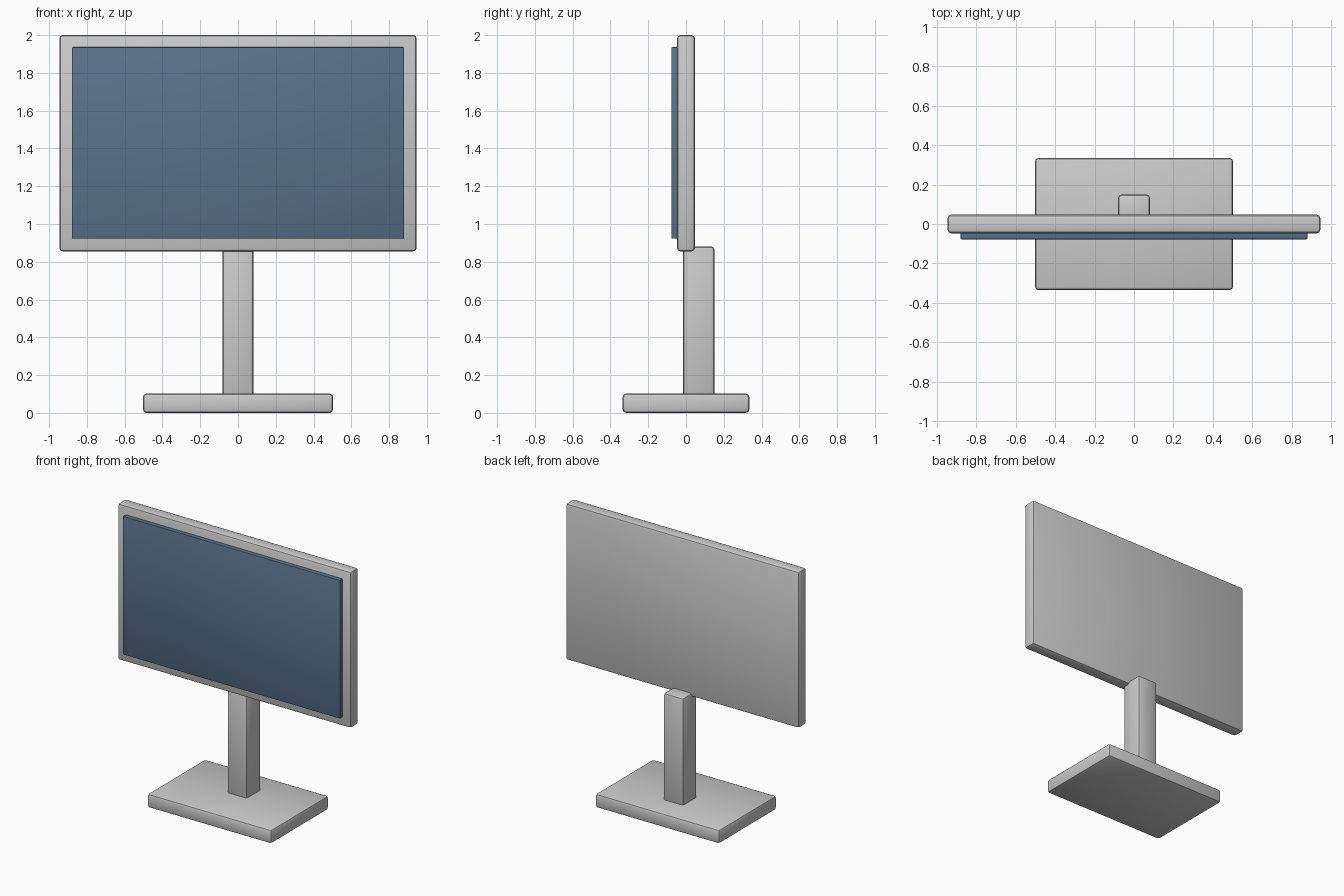
import bpy

if "Cube" in bpy.data.objects:
    bpy.data.objects.remove(bpy.data.objects["Cube"])


def box(name, x, y, z, bevel, material=None):
    """Rounded box from (min, max) ranges on each axis."""
    ranges = (x, y, z)
    bpy.ops.mesh.primitive_cube_add(size=1, location=[(a + b) / 2 for a, b in ranges])
    ob = bpy.context.object
    ob.name = name
    ob.scale = [b - a for a, b in ranges]
    bpy.ops.object.transform_apply(location=False, rotation=False, scale=True)
    mod = ob.modifiers.new("rounded_edges", 'BEVEL')
    mod.width = bevel
    mod.segments = 2
    bpy.ops.object.modifier_apply(modifier=mod.name)
    bpy.ops.object.shade_smooth_by_angle()
    if material:
        ob.data.materials.append(material)
    return ob


blue = bpy.data.materials.new("screen_blue")
blue.diffuse_color = (0.10, 0.17, 0.26, 1)
blue.use_nodes = True
blue.node_tree.nodes["Principled BSDF"].inputs["Base Color"].default_value = blue.diffuse_color

# Stand: base plate and neck, set behind the panel's lower edge
box("base", (-0.503, 0.503), (-0.335, 0.335), (0.0, 0.102), 0.018)
box("neck", (-0.081, 0.081), (-0.015, 0.15), (0.07, 0.882), 0.018)

# Display: housing with the raised screen on its front
box("housing", (-0.946, 0.946), (-0.047, 0.047), (0.855, 2.0), 0.018)
box("screen", (-0.88, 0.88), (-0.078, -0.03), (0.922, 1.936), 0.006, blue)
